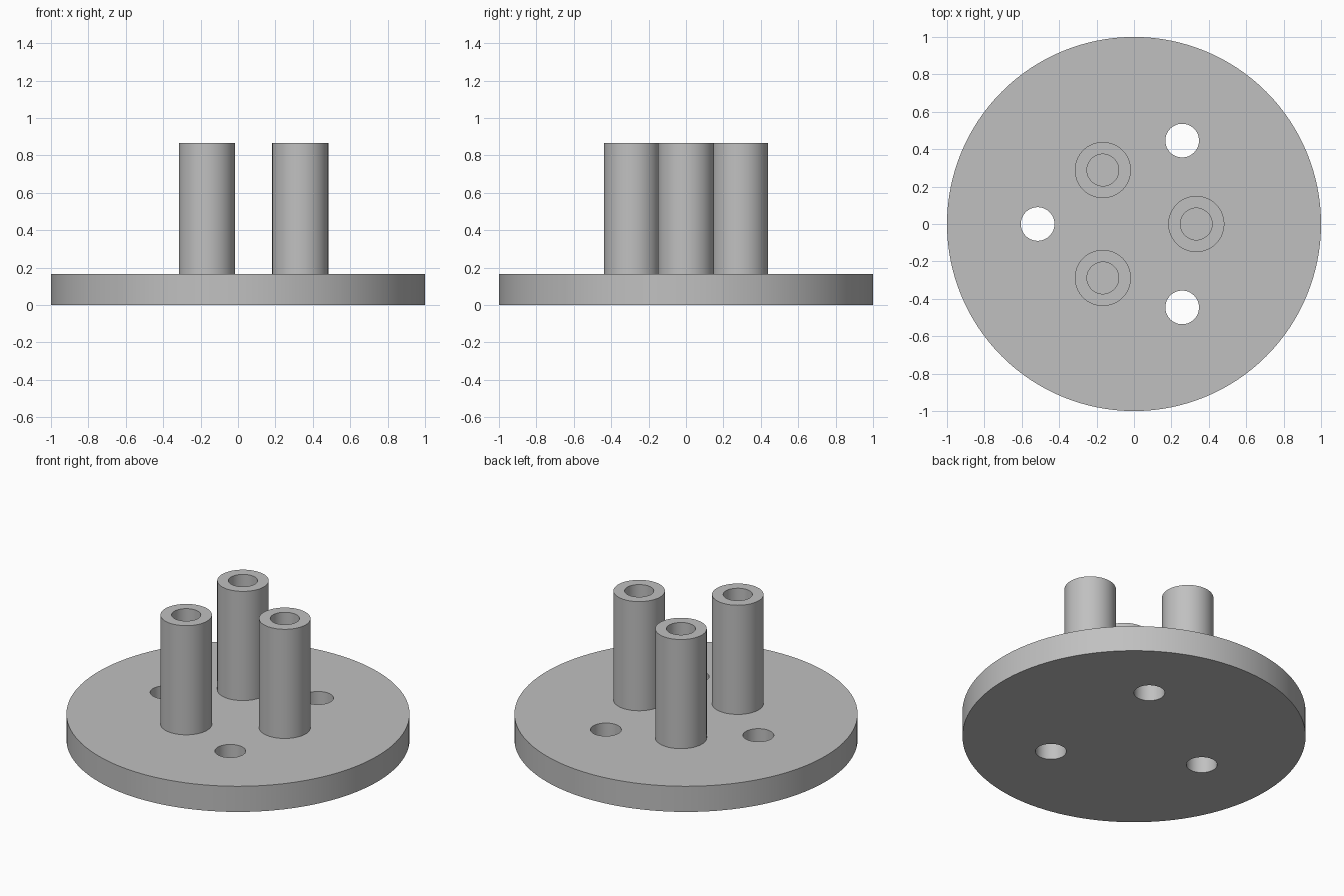
import bpy
import bmesh
from math import cos, sin, pi, radians

cube = bpy.data.objects.get("Cube")
if cube:
    bpy.data.objects.remove(cube, do_unlink=True)

PLATE_R, PLATE_TOP = 1.0, 0.165
POST_R, BORE_R, POST_TOP, POST_RING = 0.15, 0.085, 0.867, 0.333
HOLE_R, HOLE_RING = 0.09, 0.515

grey = bpy.data.materials.new("plain grey")
grey.use_nodes = True
colour = (0.53, 0.53, 0.53, 1)
grey.diffuse_color = colour
grey.node_tree.nodes["Principled BSDF"].inputs["Base Color"].default_value = colour


def smooth(obj):
    bpy.ops.object.select_all(action="DESELECT")
    obj.select_set(True)
    bpy.context.view_layer.objects.active = obj
    bpy.ops.object.shade_smooth_by_angle(angle=radians(30))


def finish(name, bm):
    bmesh.ops.recalc_face_normals(bm, faces=bm.faces)
    mesh = bpy.data.meshes.new(name)
    bm.to_mesh(mesh)
    bm.free()
    mesh.materials.append(grey)
    obj = bpy.data.objects.new(name, mesh)
    bpy.context.collection.objects.link(obj)
    return obj


def ring(bm, r, z, n, x=0, y=0):
    return [bm.verts.new((x + r * cos(2 * pi * i / n), y + r * sin(2 * pi * i / n), z))
            for i in range(n)]


def bridge(bm, a, b):
    n = len(a)
    for i in range(n):
        j = (i + 1) % n
        bm.faces.new((a[i], a[j], b[j], b[i]))


def on_circle(radius, degrees):
    return radius * cos(radians(degrees)), radius * sin(radians(degrees))


# Round base plate with three through holes
bm = bmesh.new()
outlines = [(PLATE_R, 128, 0, 0)]
outlines += [(HOLE_R, 48, *on_circle(HOLE_RING, a)) for a in (60, 180, 300)]
caps = {0: [], PLATE_TOP: []}
for r, n, x, y in outlines:
    low, high = ring(bm, r, 0, n, x, y), ring(bm, r, PLATE_TOP, n, x, y)
    bridge(bm, low, high)
    for z, loop in ((0, low), (PLATE_TOP, high)):
        caps[z] += [bm.edges.get((loop[i - 1], loop[i])) for i in range(n)]
for edges in caps.values():
    bmesh.ops.triangle_fill(bm, edges=edges, use_beauty=True)
smooth(finish("base_plate", bm))

# Three hollow posts standing on the plate
for name, angle in (("post_left", 0), ("post_back", 120), ("post_front", 240)):
    bm = bmesh.new()
    profile = [(POST_R, PLATE_TOP), (POST_R, POST_TOP), (BORE_R, POST_TOP), (BORE_R, PLATE_TOP)]
    rings = [ring(bm, r, z, 64) for r, z in profile]
    for a, b in zip(rings, rings[1:] + rings[:1]):
        bridge(bm, a, b)
    post = finish(name, bm)
    post.location = (*on_circle(POST_RING, angle), 0)
    smooth(post)
